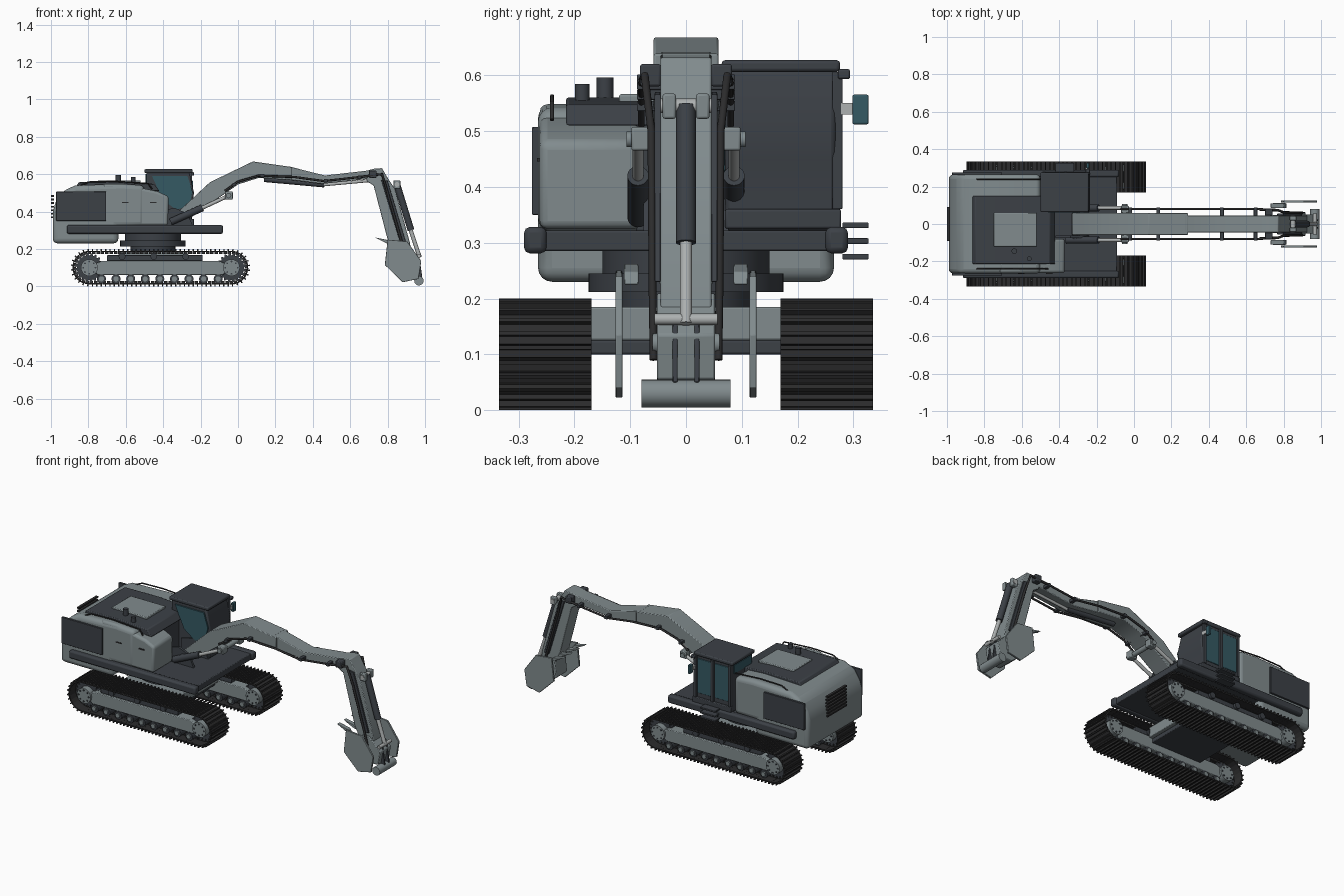
import bpy, bmesh, math
from mathutils import Vector, Matrix

if "Cube" in bpy.data.objects:
    bpy.data.objects.remove(bpy.data.objects["Cube"])

def mat(name, c):
    m = bpy.data.materials.new(name)
    m.diffuse_color = (*c, 1)
    m.use_nodes = True
    m.node_tree.nodes["Principled BSDF"].inputs["Base Color"].default_value = m.diffuse_color
    return m

GREY = mat("grey_paint", (0.22, 0.26, 0.27))
DARK = mat("dark_steel", (0.045, 0.052, 0.062))
BLACK = mat("track_rubber", (0.025, 0.025, 0.026))
GLASS = mat("teal_glass", (0.035, 0.10, 0.125))
LIGHT = mat("bright_rod", (0.42, 0.44, 0.44))

def finish(name, bm, m, bevel=0.0, seg=2, smooth=True):
    bmesh.ops.recalc_face_normals(bm, faces=bm.faces)
    me = bpy.data.meshes.new(name)
    bm.to_mesh(me)
    bm.free()
    ob = bpy.data.objects.new(name, me)
    bpy.context.collection.objects.link(ob)
    me.materials.append(m)
    if bevel:
        b = ob.modifiers.new("bevel", 'BEVEL')
        b.width, b.segments, b.limit_method = bevel, seg, 'ANGLE'
    if smooth:
        bpy.context.view_layer.objects.active = ob
        ob.select_set(True)
        bpy.ops.object.shade_smooth_by_angle(angle=math.radians(30))
        ob.select_set(False)
    return ob

def prism(name, pts, y0, y1, m=GREY, bevel=0.0, seg=2):
    """Extrude an x-z outline from y0 to y1."""
    bm = bmesh.new()
    f = bm.faces.new([bm.verts.new((x, y0, z)) for x, z in pts])
    r = bmesh.ops.extrude_face_region(bm, geom=[f])
    bmesh.ops.translate(bm, vec=(0, y1 - y0, 0),
                        verts=[v for v in r["geom"] if isinstance(v, bmesh.types.BMVert)])
    return finish(name, bm, m, bevel, seg)

def box(name, x0, x1, y0, y1, z0, z1, m=GREY, bevel=0.004):
    return prism(name, [(x0, z0), (x1, z0), (x1, z1), (x0, z1)], y0, y1, m, bevel)

def cyl(name, a, b, r, m=GREY, n=20):
    a, b = Vector(a), Vector(b)
    d = b - a
    M = Matrix.Translation((a + b) / 2) @ d.to_track_quat('Z', 'Y').to_matrix().to_4x4()
    bm = bmesh.new()
    bmesh.ops.create_cone(bm, cap_ends=True, segments=n, radius1=r, radius2=r, depth=d.length, matrix=M)
    return finish(name, bm, m)

def tube(name, pts, r, m=BLACK):
    cu = bpy.data.curves.new(name, 'CURVE')
    cu.dimensions, cu.bevel_depth, cu.bevel_resolution, cu.use_fill_caps = '3D', r, 2, True
    s = cu.splines.new('POLY')
    s.points.add(len(pts) - 1)
    for p, q in zip(s.points, pts):
        p.co = (*q, 1)
    cu.materials.append(m)
    ob = bpy.data.objects.new(name, cu)
    bpy.context.collection.objects.link(ob)

# ---- crawler tracks
XA, XB, ZC, R = -0.795, -0.035, 0.1, 0.086
def track_point(s):
    L = XB - XA
    if s < L:
        return XA + s, ZC + R, 0
    s -= L
    if s < math.pi * R:
        a = s / R
        return XB + R * math.sin(a), ZC + R * math.cos(a), a
    s -= math.pi * R
    if s < L:
        return XB - s, ZC - R, math.pi
    a = (s - L) / R
    return XA - R * math.sin(a), ZC - R * math.cos(a), math.pi + a

def belt(name, y):
    N, total = 88, 2 * (XB - XA) + 2 * math.pi * R
    bm = bmesh.new()
    for i in range(N):
        x, z, a = track_point(i * total / N)
        base = Matrix.Translation((x, y, z)) @ Matrix.Rotation(a, 4, 'Y')
        # shoe plate, raised grouser, inner chain link
        for sx, sy, sz, dx, dz in ((.023, .165, .007, 0, 0), (.007, .165, .012, -.006, .0075), (.019, .05, .012, 0, -.008)):
            bmesh.ops.create_cube(bm, size=1, matrix=base @ Matrix.Translation((dx, 0, dz)) @ Matrix.Diagonal((sx, sy, sz, 1)))
    finish(name, bm, BLACK, smooth=False)

def sprocket(name, x, y0, y1):
    pts = []
    for i in range(20):
        for k, r in ((0, .066), (.3, .078), (.55, .078), (.85, .066)):
            t = (i + k) * 2 * math.pi / 20
            pts.append((x + r * math.cos(t), ZC + r * math.sin(t)))
    prism(name, pts, y0, y1, DARK)

for side, sgn in (("right", -1), ("left", 1)):
    y = sgn * 0.252
    belt(side + "_track_belt", y)
    prism(side + "_track_frame", [(-.75, .06), (-.08, .06), (-.06, .085), (-.06, .12), (-.1, .135), (-.73, .135), (-.77, .12), (-.77, .085)],
          y - .055, y + .055, GREY, .004)
    box(side + "_frame_top", -.70, -.19, y - .045, y + .045, .135, .168, DARK)
    for x in (-.62, -.45, -.28):
        cyl(side + "_carrier_roller", (x, y - .06, .16), (x, y + .06, .16), .018, DARK)
    for i in range(9):
        x = -.73 + i * .078
        cyl(side + "_track_roller", (x, y - .058, .04), (x, y + .058, .04), .024, DARK)
        cyl(side + "_roller_cap", (x, y - .066, .04), (x, y + .066, .04), .014, GREY, 12)
    for x in (XA, XB):
        sprocket(side + "_sprocket", x, y - .03, y + .03)
        cyl(side + "_sprocket_hub", (x, y - .066, ZC), (x, y + .066, ZC), .045, GREY)
        for k in range(8):
            t = k * math.pi / 4
            px, pz = x + .033 * math.cos(t), ZC + .033 * math.sin(t)
            cyl(side + "_hub_bolt", (px, y - .07, pz), (px, y + .07, pz), .005, DARK, 6)

# ---- undercarriage and slew ring
box("cross_frame", -.64, -.27, -.2, .2, .125, .185, GREY)
box("cross_frame_belly", -.62, -.29, -.2, .2, .10, .125, DARK)
cyl("slew_pedestal", (-.455, 0, .18), (-.455, 0, .215), .12, DARK, 32)
cyl("slew_ring_lower", (-.455, 0, .212), (-.455, 0, .245), .175, DARK, 40)
cyl("slew_ring_upper", (-.455, 0, .245), (-.455, 0, .29), .15, DARK, 40)

# ---- upper deck
box("deck", -.9, -.09, -.275, .28, .285, .322, DARK)
for s in (-1, 1):
    box("deck_side_rail", -.915, -.08, s * .25, s * .29, .281, .328, DARK, .01)

# ---- rear body and engine housing
prism("counterweight_body", [(-.99, .23), (-.99, .40), (-.975, .45), (-.935, .51), (-.87, .54), (-.62, .548), (-.5, .54), (-.5, .32), (-.64, .32), (-.64, .23)],
      -.265, .265, GREY, .025, 4)
prism("engine_housing", [(-.72, .325), (-.375, .325), (-.37, .48), (-.43, .508), (-.62, .548), (-.72, .548)], -.262, -.08, GREY, .014, 3)
box("housing_core", -.52, -.44, -.09, .08, .32, .53, DARK)
prism("roof_cover", [(-.87, .53), (-.42, .51), (-.45, .548), (-.62, .56), (-.85, .557)], -.215, .15, DARK, .005)
box("roof_hatch", -.75, -.52, -.12, .06, .55, .566, GREY)
for s in (-1, 1):
    box("side_panel", -.972, -.705, s * .262, s * .276, .35, .507, DARK, .002)
    tube("hood_rail", [(-.87, s * .24, .525), (-.8, s * .24, .558), (-.66, s * .24, .562), (-.48, s * .24, .55), (-.46, s * .24, .52)], .004)
for x in (-.69, -.53):
    box("door_seam", x, x + .003, -.2645, -.26, .35, .50, BLACK, 0)
for x in (-.62, -.47):
    box("door_handle", x, x + .035, -.267, -.26, .445, .452, BLACK, 0)
for i in range(7):
    z = .365 + i * .019
    box("rear_louver", -1.0, -.985, -.09, .09, z, z + .009, BLACK, 0)
for x, y, z, r in ((-.64, -.145, .596, .015), (-.56, -.186, .584, .013)):
    cyl("exhaust_stack", (x, y, .53), (x, y, z), r, DARK)

# ---- cab
prism("cab_shell", [(-.49, .322), (-.25, .322), (-.245, .45), (-.235, .5), (-.26, .61), (-.49, .61)], .07, .268, DARK, .008)
box("cab_roof", -.5, -.243, .064, .276, .606, .627, DARK, .006)
box("cab_sill", -.49, -.235, .07, .278, .325, .36, DARK)
for x0, x1 in ((-.475, -.38), (-.355, -.265)):
    box("cab_side_window", x0, x1, .262, .272, .385, .59, GLASS, .003)
for x in (-.49, -.375, -.262):
    box("cab_door_post", x, x + .017, .262, .28, .36, .606, DARK, .002)
prism("cab_inner_window", [(-.46, .59), (-.27, .59), (-.243, .505), (-.262, .43), (-.33, .41), (-.40, .46)], .062, .075, GLASS)
box("cab_rear_window", -.494, -.485, .09, .25, .55, .6, GLASS, 0)
box("mirror_glass", -.255, -.24, .298, .327, .512, .565, GLASS, .003)
box("mirror_arm", -.26, -.245, .265, .302, .53, .55, LIGHT, 0)
box("cab_work_light", -.26, -.235, .272, .294, .593, .611, DARK)
for z in (.27, .298, .326):
    box("cab_step", -.42, -.32, .28, .327, z, z + .01, DARK, .002)

# ---- boom
prism("boom_base", [(-.335, .35), (-.29, .34), (-.15, .44), (0, .545), (.11, .58), (.29, .567), (.29, .638), (.08, .668), (-.15, .557), (-.33, .39)],
      -.058, .058, GREY, .004)
prism("boom_tip", [(.27, .57), (.45, .548), (.7, .575), (.765, .59), (.765, .625), (.7, .62), (.465, .593), (.27, .642)], -.046, .046, GREY, .004)
for s in (-1, 1):
    prism("boom_foot_bracket", [(-.42, .32), (-.24, .32), (-.27, .39), (-.34, .42), (-.42, .40)], s * .062, s * .076, DARK)
    # lift cylinders
    y = s * .086
    cyl("lift_cylinder", (-.36, y, .345), (-.19, y, .42), .019, DARK)
    cyl("lift_rod", (-.2, y, .415), (-.05, y, .485), .01, LIGHT)
    box("lift_pin_block", -.07, -.028, s * .058, s * .098, .465, .507, GREY)
    tube("boom_hose", [(-.07, s * .08, .51), (.0, s * .08, .56), (.11, s * .08, .592), (.3, s * .08, .585), (.46, s * .08, .563), (.67, s * .08, .587)], .006)
    for x, z in ((-.03, .545), (.12, .592), (.46, .565), (.64, .583)):
        box("hose_clamp", x, x + .02, s * .04, s * .088, z - .009, z + .009, DARK, .002)
    # stick side hoses and pin blocks
    tube("stick_hose", [(.67, s * .078, .587), (.77, s * .074, .60), (.80, s * .062, .5), (.88, s * .06, .22), (.91, s * .058, .09)], .007)
    box("stick_pin_block", .70, .74, s * .045, s * .082, .58, .62, DARK)
    box("cylinder_pin_block", .832, .868, s * .018, s * .042, .522, .567, GREY)
cyl("lift_pin", (-.05, -.107, .485), (-.05, .107, .485), .014, GREY)
cyl("boom_foot_pin", (-.31, -.085, .37), (-.31, .085, .37), .018, DARK)
cyl("stick_cylinder", (.14, 0, .572), (.46, 0, .543), .014, DARK)
cyl("stick_rod", (.46, 0, .543), (.70, 0, .565), .008, LIGHT)

# ---- stick and bucket cylinder
prism("stick", [(.675, .615), (.69, .56), (.725, .54), (.80, .25), (.875, .09), (.915, .06), (.935, .10), (.92, .23), (.84, .52), (.80, .58), (.77, .632), (.73, .63)],
      -.046, .046, GREY, .004)
for s in (-1, 1):
    prism("stick_side_plate", [(.765, .57), (.80, .565), (.90, .23), (.868, .23)], s * .045, s * .056, DARK, .002)
    prism("link_plate", [(.95, .15), (.97, .155), (.985, .05), (.95, .05)], s * .015, s * .024, DARK, .002)
    prism("bucket_side_plate", [(.80, .25), (.905, .24), (.98, .135), (.965, .04), (.88, .022), (.785, .115)], s * .114, s * .126, GREY, .002)
cyl("cylinder_pin", (.85, -.046, .545), (.85, .046, .545), .013, LIGHT)
cyl("bucket_cylinder", (.85, 0, .545), (.925, 0, .30), .018, DARK)
cyl("bucket_rod", (.92, 0, .31), (.972, 0, .155), .011, LIGHT)
cyl("link_pin", (.968, -.056, .163), (.968, .056, .163), .01, LIGHT)
cyl("stick_end_pin", (.9, -.06, .12), (.9, .06, .12), .018, GREY)
prism("bucket_mount", [(.83, .2), (.9, .21), (.975, .135), (.96, .055), (.88, .05), (.82, .1)], -.052, .052, GREY, .004)
cyl("bucket_back_roll", (.967, -.08, .03), (.967, .08, .03), .025, GREY)
for y in (-.098, -.035, .035, .098):
    prism("bucket_tooth", [(.73, .262), (.80, .248), (.815, .225), (.79, .232)], y - .013, y + .013, GREY, .002)
